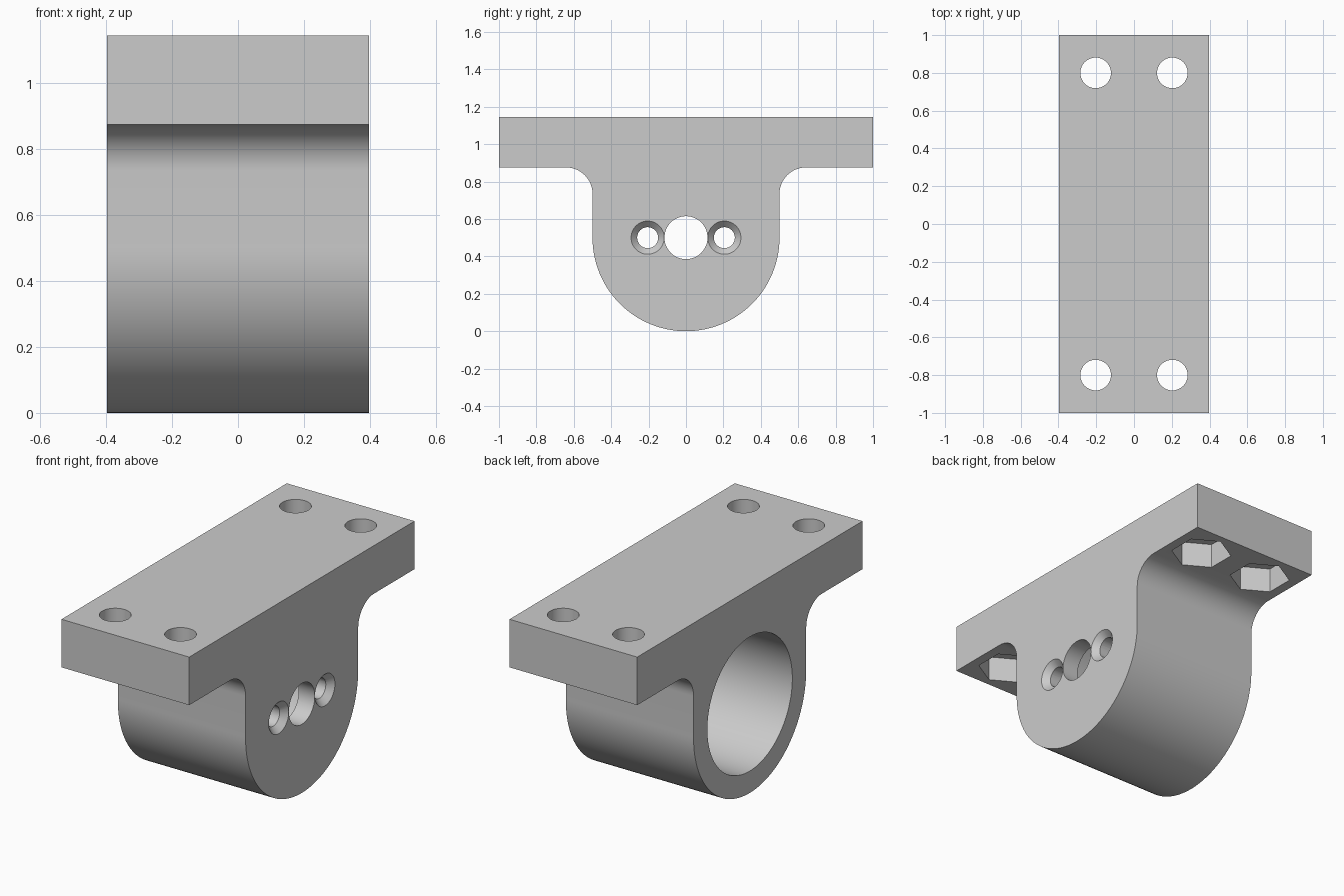
import bpy, bmesh
from math import sin, cos, pi, radians
from mathutils import Matrix, Vector

if "Cube" in bpy.data.objects:
    bpy.data.objects.remove(bpy.data.objects["Cube"], do_unlink=True)

HALF_W = 0.397      # half width along x
TOP, UNDER = 1.145, 0.875
AXIS_Z, BODY_R, FILLET = 0.5, 0.5, 0.14
WALL = 0.1          # end wall left by the bore

grey = bpy.data.materials.new("Light grey")
grey.use_nodes = True
grey.diffuse_color = (0.6, 0.6, 0.6, 1)
grey.node_tree.nodes["Principled BSDF"].inputs["Base Color"].default_value = (0.6, 0.6, 0.6, 1)


def add_object(name, bm):
    mesh = bpy.data.meshes.new(name)
    bmesh.ops.recalc_face_normals(bm, faces=bm.faces)
    bm.to_mesh(mesh)
    bm.free()
    mesh.materials.append(grey)
    obj = bpy.data.objects.new(name, mesh)
    bpy.context.collection.objects.link(obj)
    return obj


def cutter(name, start, end, r1, r2=None, sides=48, turn=0.0):
    """Cylinder, cone or prism running from start to end."""
    start, end = Vector(start), Vector(end)
    axis = end - start
    rot = axis.to_track_quat('Z', 'Y').to_matrix().to_4x4()
    bm = bmesh.new()
    bmesh.ops.create_cone(
        bm, cap_ends=True, segments=sides, radius1=r1,
        radius2=r1 if r2 is None else r2, depth=axis.length,
        matrix=Matrix.Translation((start + end) / 2) @ rot @ Matrix.Rotation(turn, 4, 'Z'))
    obj = add_object(name, bm)
    obj.hide_render = True
    return obj


# Bracket outline for +y: flange, fillet, then round underside; mirrored for -y
side = [(1, TOP), (1, UNDER)]
for i in range(13):
    a = pi / 2 * (1 + i / 12)
    side.append((BODY_R + FILLET + FILLET * cos(a), UNDER - FILLET + FILLET * sin(a)))
for i in range(32):
    a = pi / 2 * i / 32
    side.append((BODY_R * cos(a), AXIS_Z - BODY_R * sin(a)))
outline = side + [(0, 0)] + [(-y, z) for y, z in reversed(side)]

bm = bmesh.new()
face = bm.faces.new([bm.verts.new((-HALF_W, y, z)) for y, z in outline])
extruded = bmesh.ops.extrude_face_region(bm, geom=[face])["geom"]
bmesh.ops.translate(bm, vec=(2 * HALF_W, 0, 0),
                    verts=[g for g in extruded if isinstance(g, bmesh.types.BMVert)])
bracket = add_object("mounting_bracket", bm)

# Large bore open at -x, and the shaft hole through the end wall
out = HALF_W + 0.02
inner = HALF_W - WALL
cutters = [
    cutter("bore_cutter", (-out, 0, AXIS_Z), (inner, 0, AXIS_Z), 0.377, sides=96),
    cutter("shaft_hole_cutter", (inner - 0.05, 0, AXIS_Z), (out, 0, AXIS_Z), 0.115),
]

# Countersunk screw holes beside the shaft hole
for y in (-0.205, 0.205):
    cutters.append(cutter("screw_hole_cutter", (inner - 0.05, y, AXIS_Z), (out, y, AXIS_Z), 0.056))
    cutters.append(cutter("countersink_cutter", (HALF_W - 0.035, y, AXIS_Z),
                          (out, y, AXIS_Z), 0.055, 0.108))

# Flange bolt holes with hexagonal nut pockets underneath
for x in (-0.203, 0.203):
    for y in (-0.8, 0.8):
        cutters.append(cutter("bolt_hole_cutter", (x, y, UNDER - 0.05), (x, y, TOP + 0.05), 0.081))
        cutters.append(cutter("nut_pocket_cutter", (x, y, UNDER - 0.02), (x, y, UNDER + 0.14),
                              0.16, sides=6))

bpy.ops.object.select_all(action='DESELECT')
bracket.select_set(True)
bpy.context.view_layer.objects.active = bracket
for tool in cutters:
    # Turn each hexagon so that its points lie along y
    if tool.name.startswith("nut_pocket"):
        xs = [v.co.x for v in tool.data.vertices]
        ys = [v.co.y for v in tool.data.vertices]
        if max(xs) - min(xs) > max(ys) - min(ys):
            centre = Vector(((max(xs) + min(xs)) / 2, (max(ys) + min(ys)) / 2, 0))
            tool.data.transform(Matrix.Translation(centre) @ Matrix.Rotation(radians(30), 4, 'Z')
                                @ Matrix.Translation(-centre))
    mod = bracket.modifiers.new("cut", 'BOOLEAN')
    mod.operation = 'DIFFERENCE'
    mod.solver = 'EXACT'
    mod.object = tool
    bpy.ops.object.modifier_apply(modifier=mod.name)
    bpy.data.objects.remove(tool, do_unlink=True)

bpy.ops.object.shade_smooth_by_angle(angle=radians(30))
